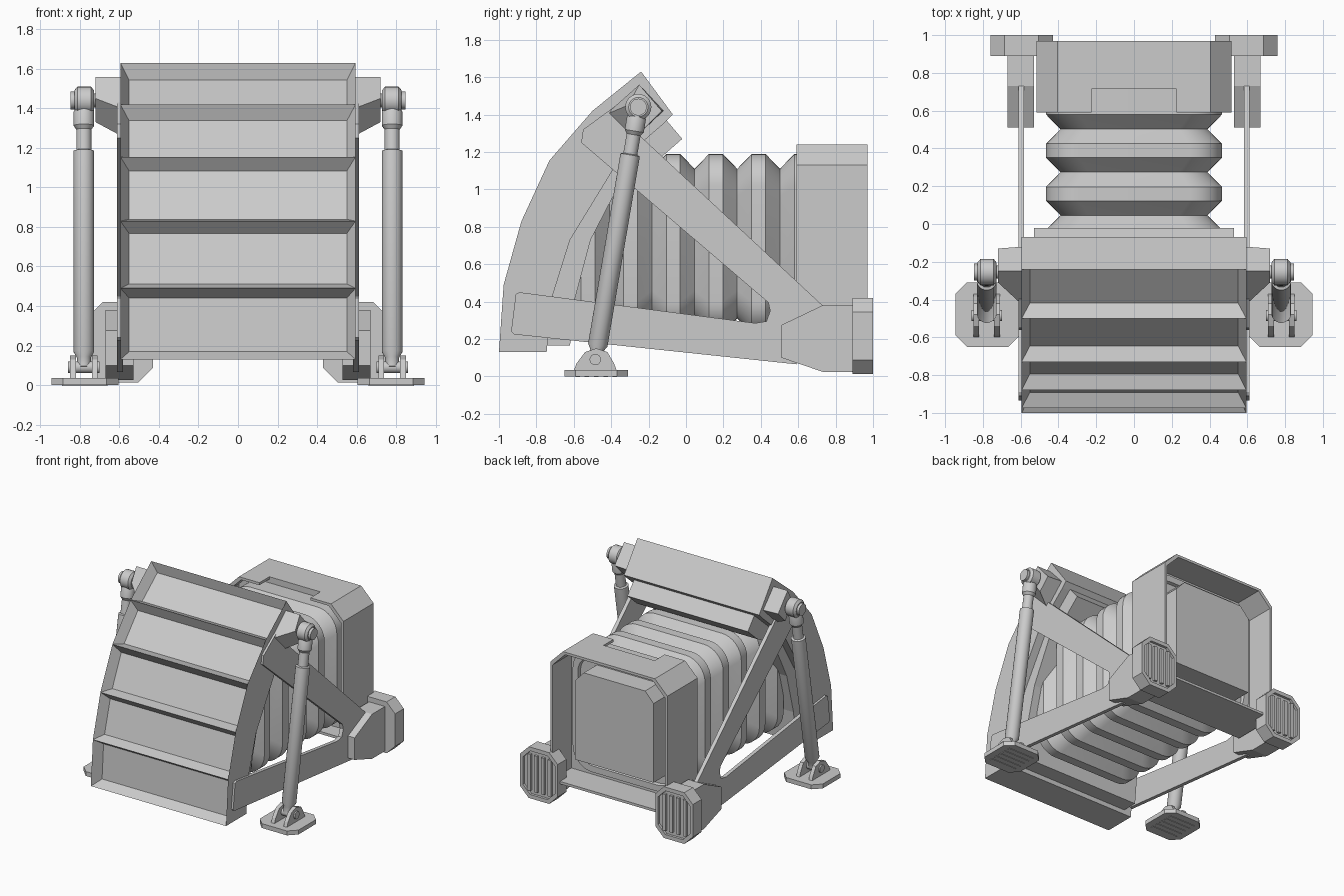
import bpy, bmesh, math
from mathutils import Vector

if "Cube" in bpy.data.objects:
    bpy.data.objects.remove(bpy.data.objects["Cube"])

grey = bpy.data.materials.new("light_grey")
grey.diffuse_color = (0.6, 0.6, 0.6, 1)
grey.use_nodes = True
grey.node_tree.nodes["Principled BSDF"].inputs["Base Color"].default_value = grey.diffuse_color


def finish(name, bm, smooth=False):
    bmesh.ops.recalc_face_normals(bm, faces=bm.faces)
    me = bpy.data.meshes.new(name)
    bm.to_mesh(me)
    bm.free()
    me.materials.append(grey)
    ob = bpy.data.objects.new(name, me)
    bpy.context.collection.objects.link(ob)
    if smooth:
        bpy.ops.object.select_all(action='DESELECT')
        ob.select_set(True)
        bpy.context.view_layer.objects.active = ob
        bpy.ops.object.shade_smooth_by_angle(angle=math.radians(32))
    return ob


def loft(bm, rings, caps=True):
    """Skin a list of equal-length point rings."""
    vs = [[bm.verts.new(p) for p in r] for r in rings]
    n = len(vs[0])
    for a, b in zip(vs, vs[1:]):
        for i in range(n):
            bm.faces.new((a[i], a[(i + 1) % n], b[(i + 1) % n], b[i]))
    if caps:
        bm.faces.new(vs[0])
        bm.faces.new(vs[-1])


def place(axis, p, t):
    return {'x': (t, p[0], p[1]), 'y': (p[0], t, p[1]), 'z': (p[0], p[1], t)}[axis]


def prism(name, pts, axis, a, b):
    bm = bmesh.new()
    loft(bm, [[place(axis, p, t) for p in pts] for t in (a, b)])
    return finish(name, bm)


def chamfered(x0, x1, y0, y1, c):
    return [(x0 + c, y0), (x1 - c, y0), (x1, y0 + c), (x1, y1 - c),
            (x1 - c, y1), (x0 + c, y1), (x0, y1 - c), (x0, y0 + c)]


def turned(name, p, q, profile, n=20):
    """Round part along p-q; profile = (distance, radius)."""
    p, q = Vector(p), Vector(q)
    d = (q - p).normalized()
    u = d.orthogonal().normalized()
    v = d.cross(u)
    bm = bmesh.new()
    loft(bm, [[p + d * t + r * (u * math.cos(k * math.tau / n) + v * math.sin(k * math.tau / n))
               for k in range(n)] for t, r in profile])
    return finish(name, bm, True)


def rounded(hx, hz, r, y, n=8):
    """Rounded rectangle ring in the x-z plane."""
    out = []
    for k, (sx, sz) in enumerate(((1, 1), (-1, 1), (-1, -1), (1, -1))):
        for i in range(n + 1):
            a = (k + i / n) * math.pi / 2
            out.append((sx * (hx - r) + r * math.cos(a), y, 0.71 + sz * (hz - r) + r * math.sin(a)))
    return out


# Curved front cover with recessed panels
outer = [(-1, .13), (-.975, .49), (-.88, .83), (-.73, 1.155), (-.5, 1.42), (-.24, 1.63)]
inner = [(-.07, 1.40), (-.11, 1.36), (-.375, 1.13), (-.62, .73), (-.72, .41), (-.745, .13)]
bm = bmesh.new()
loft(bm, [[(x, *p) for p in outer + inner] for x in (-.595, .595)])
bmesh.ops.recalc_face_normals(bm, faces=bm.faces)
bm.faces.ensure_lookup_table()
panels = [f for f in bm.faces if len(f.verts) == 4 and f.normal.y < -.5]
bmesh.ops.inset_individual(bm, faces=panels, thickness=.062, depth=-.075)
finish("front_cover", bm)

# Inner lining of the cover
prism("cover_lining", [(-.13, 1.40), (-.02, 1.27), (-.14, 1.165), (-.345, 1.05), (-.51, .73), (-.595, .41),
                       (-.62, .165), (-.76, .165), (-.74, .41), (-.64, .73), (-.39, 1.14)], 'x', -.53, .53)

# Bellows
rings = []
for k in range(-3, 3):
    c = .16 + .228 * k
    rings += [rounded(.39, .40, .15, c - .114), rounded(.465, .48, .17, c - .037), rounded(.465, .48, .17, c + .037)]
rings += [rounded(.39, .40, .15, .502), rounded(.465, .48, .17, .58), rounded(.465, .48, .17, .76),
          rounded(.42, .43, .14, .76), rounded(.41, .42, .13, .72)]
bm = bmesh.new()
loft(bm, rings)
finish("bellows", bm, True)

# Rear hood: thin open shell with a notch in the top
def hood_ring(w, lo, hi, c, y):
    return [(-w, y, lo), (w, y, lo), (w, y, hi - c), (w - c, y, hi), (.225, y, hi),
            (-.225, y, hi), (-w + c, y, hi), (-w, y, hi - c)]

bm = bmesh.new()
grid = []
for w, lo, hi in ((.515, .18, 1.24), (.495, .20, 1.22)):
    grid.append([[bm.verts.new(p) for p in hood_ring(w, lo, hi, .11, y)] for y in (.59, .715, .97)])
for i in range(8):
    j = (i + 1) % 8
    for g in grid:
        for s in (0, 1):
            if not (s == 0 and i == 4):
                bm.faces.new((g[s][i], g[s][j], g[s + 1][j], g[s + 1][i]))
    o, n = grid
    for s in (1 if i == 4 else 0, 2):
        bm.faces.new((o[s][i], o[s][j], n[s][j], n[s][i]))
for i in (4, 5):
    bm.faces.new((grid[0][0][i], grid[0][1][i], grid[1][1][i], grid[1][0][i]))
finish("rear_hood", bm)
prism("hood_wall", [(p[0], p[2]) for p in hood_ring(.5, .19, 1.23, .11, 0)], 'y', .718, .735)
prism("rear_block", [(-.345, .37), (.345, .37), (.345, 1.0), (.27, 1.08), (-.27, 1.08), (-.345, 1.0)], 'y', .70, .90)

for s, side in ((-1, "left"), (1, "right")):
    def part(name, pts, a, b):
        prism(side + "_" + name, pts, 'x', s * a, s * b)

    # Side frame
    part("side_frame", [(-.935, .24), (-.92, .225), (.59, .065), (.73, .38), (-.25, 1.29), (-.40, 1.43), (-.55, 1.32),
                        (-.56, 1.25), (.44, .395), (.45, .35), (.43, .295), (.37, .285), (-.89, .45), (-.91, .44)],
         .582, .612)
    part("frame_end", [(.51, .275), (.51, .10), (.73, .025), (.90, .025), (.90, .38), (.73, .38)], .53, .67)

    # Rear buffer with vertical ribs
    outline = [(s * x, z) for x, z in chamfered(.43, .76, .012, .42, .075)]
    prism(side + "_buffer", outline, 'y', .89, .98)
    cx, cz = s * .595, .216
    bm = bmesh.new()
    rim = [[(cx + (x - cx) * k, y, cz + (z - cz) * k) for x, z in outline]
           for k, y in ((1, .98), (1, 1), (.85, 1), (.85, .98))]
    loft(bm, rim, False)
    finish(side + "_buffer_rim", bm)
    for k in range(4):
        x = .505 + .06 * k
        prism(side + "_buffer_rib", [(s * (x - .014), .07), (s * (x + .014), .07),
                                     (s * (x + .014), .36), (s * (x - .014), .36)], 'y', .975, .998)

    # Upper bracket, tapering outward
    bm = bmesh.new()
    loft(bm, [[(s * .59, -.43, 1.40), (s * .59, -.25, 1.56), (s * .59, -.12, 1.42), (s * .59, -.29, 1.26)],
              [(s * .72, -.31, 1.45), (s * .72, -.25, 1.56), (s * .72, -.13, 1.42), (s * .72, -.22, 1.33)]])
    finish(side + "_bracket", bm)

    # Support strut with pivot eye
    top, low = (s * .78, -.255, 1.44), (s * .78, -.485, .09)
    turned(side + "_strut", low, top, [(0, .035), (.05, .036), (.08, .053), (1.11, .053), (1.115, .038), (1.22, .038),
                                       (1.24, .052), (1.31, .052), (1.34, .04), (1.36, .03)])
    turned(side + "_pivot_eye", (s * .728, -.255, 1.44), (s * .84, -.255, 1.44),
           [(0, .05), (.015, .07), (.085, .07), (.1, .052), (.1, .045), (.12, .045)], 24)
    turned(side + "_pivot_pin", (s * .60, -.255, 1.44), (s * .74, -.255, 1.44), [(0, .035), (.14, .035)])

    # Ground pad with hinge lugs
    prism(side + "_pad", [(s * x, y) for x, y in chamfered(.605, .945, -.65, -.31, .06)], 'z', .0, .035)
    for a in (.71, .82):
        part("lug", [(-.6, .03), (-.585, .07), (-.54, .13), (-.48, .15), (-.42, .13), (-.385, .07), (-.37, .03)],
             a, a + .03)
    turned(side + "_lug_pin", (s * .70, -.485, .09), (s * .86, -.485, .09), [(0, .03), (.16, .03)])
    for k in range(5):
        y = -.58 + k * .05
        prism(side + "_pad_tread", [(s * .66, y - .012), (s * .89, y - .012), (s * .89, y + .012), (s * .66, y + .012)],
              'z', -.004, .002)
